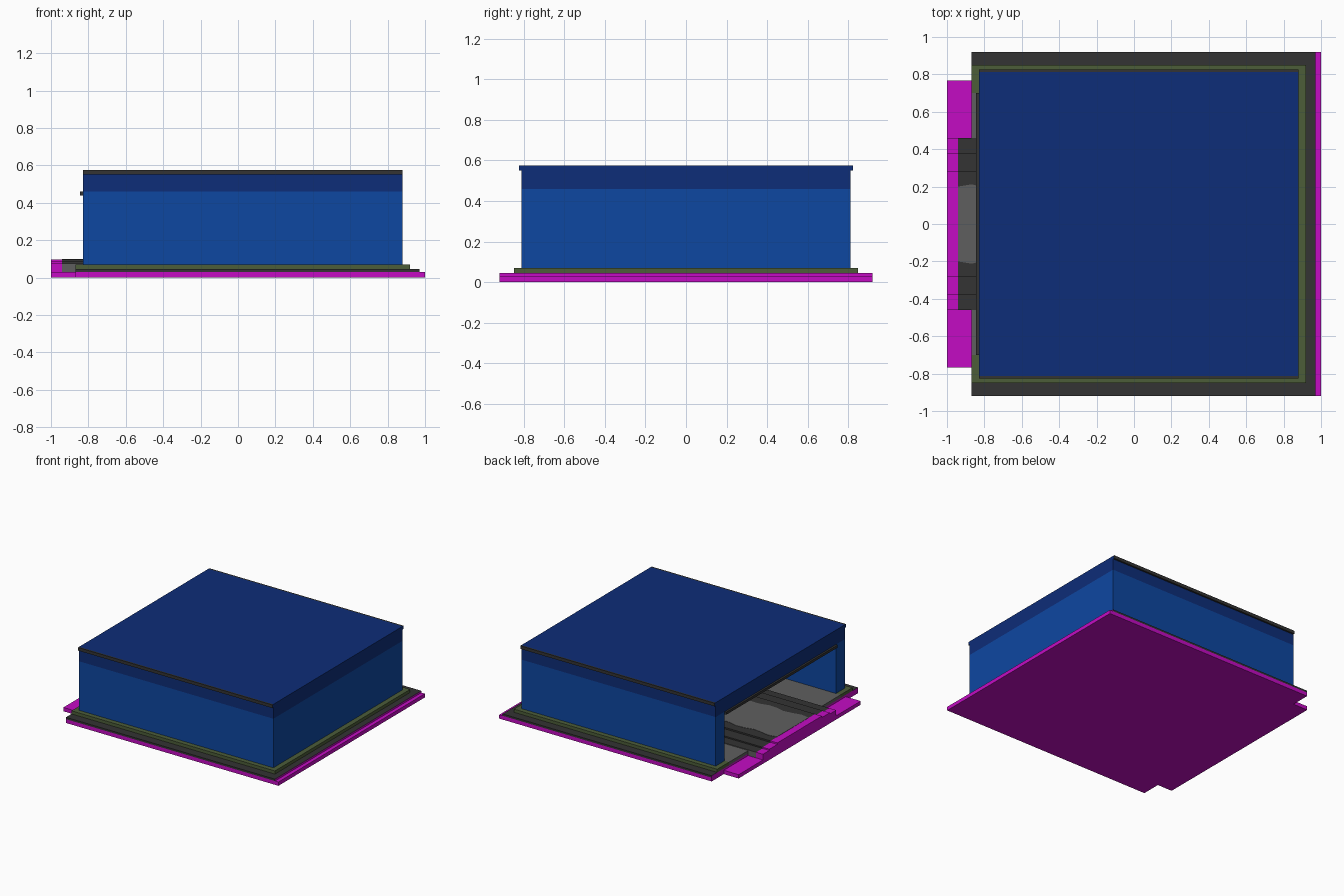
import bpy, bmesh, math

if "Cube" in bpy.data.objects:
    bpy.data.objects.remove(bpy.data.objects["Cube"], do_unlink=True)


def material(name, rgb):
    lin = [((c / 255 + 0.055) / 1.055) ** 2.4 if c > 10 else c / 255 / 12.92 for c in rgb]
    m = bpy.data.materials.new(name)
    m.use_nodes = True
    m.diffuse_color = (*lin, 1)
    m.node_tree.nodes["Principled BSDF"].inputs["Base Color"].default_value = (*lin, 1)
    return m


BLUE = material("wall blue", (13, 71, 161))
NAVY = material("roof navy", (13, 45, 120))
DARK = material("dark asphalt", (51, 51, 51))
GREY = material("concrete grey", (95, 95, 95))
OLIVE = material("olive border", (76, 93, 57))
MAGENTA = material("magenta", (196, 12, 196))


def prism(name, pts, axis, lo, hi, mats, rule=None):
    """Extrude an outline along axis z or x; rule(normal, centre) picks a material slot."""
    def place(p, t):
        return (p[0], p[1], t) if axis == "z" else (t, p[0], p[1])
    bm = bmesh.new()
    base = bm.faces.new([bm.verts.new(place(p, lo)) for p in pts])
    ext = bmesh.ops.extrude_face_region(bm, geom=[base], use_keep_orig=True)
    for v in ext["geom"]:
        if isinstance(v, bmesh.types.BMVert):
            setattr(v.co, axis, hi)
    bmesh.ops.recalc_face_normals(bm, faces=bm.faces)
    bm.normal_update()
    if rule:
        for f in bm.faces:
            f.material_index = rule(f.normal, f.calc_center_median())
    mesh = bpy.data.meshes.new(name)
    bm.to_mesh(mesh)
    bm.free()
    for m in mats:
        mesh.materials.append(m)
    ob = bpy.data.objects.new(name, mesh)
    bpy.context.collection.objects.link(ob)
    return ob


def box(name, x, y, z, mats, rule=None):
    pts = [(x[0], y[0]), (x[1], y[0]), (x[1], y[1]), (x[0], y[1])]
    return prism(name, pts, "z", z[0], z[1], mats, rule)


def u_shape(name, x, y, inner_x, inner_y, z, mat):
    """Three-sided block, open towards -x."""
    half = [(x[0], inner_y), (inner_x, inner_y)]
    pts = [(x[0], y), (x[1], y), (x[1], -y), (x[0], -y)]
    pts += [(a, -b) for a, b in half] + half[::-1]
    return prism(name, pts, "z", z[0], z[1], [mat])


def x_ends(n, c):
    return 1 if abs(n.x) > 0.5 else 0


# Ground layers
box("base_plate", (-0.87, 1.0), (-0.92, 0.92), (0, 0.03), [MAGENTA])
box("asphalt_plate", (-0.87, 0.97), (-0.92, 0.92), (0.03, 0.045), [DARK, MAGENTA], x_ends)
u_shape("olive_border", (-0.87, 0.92), 0.85, 0.77, 0.70, (0.045, 0.07), OLIVE)
box("interior_floor", (-0.87, 0.77), (-0.70, 0.70), (0.045, 0.07), [GREY])

# Apron and stepped driveway
box("apron", (-1.0, -0.87), (-0.767, 0.767), (0, 0.03), [MAGENTA])
steps = [(0.46, 0.03), (0.46, 0.075), (0.38, 0.075), (0.38, 0.085), (0.28, 0.085), (0.28, 0.097)]
profile = steps + [(-y, z) for y, z in reversed(steps)]
prism("apron_steps", profile, "x", -1.0, -0.94, [MAGENTA])
prism("driveway", profile, "x", -0.94, 0.77, [DARK, GREY],
      lambda n, c: 1 if abs(n.y) > 0.5 and c.z < 0.075 else 0)

# Worn grey lane with wavy edges
edge = [(-0.94 + 1.71 * i / 24, 0.20 + 0.012 * math.sin(i * 1.7)) for i in range(25)]
prism("driveway_lane", edge + [(x, -y) for x, y in reversed(edge)], "z", 0.096, 0.099, [GREY])

# Walls, upper band and ceiling
u_shape("walls", (-0.83, 0.88), 0.812, 0.77, 0.70, (0.07, 0.46), BLUE)
box("upper_band", (-0.83, 0.88), (-0.812, 0.812), (0.46, 0.55), [NAVY])
box("ceiling", (-0.845, 0.77), (-0.70, 0.70), (0.44, 0.46), [DARK])

# Roof with dark edge trims
box("roof", (-0.83, 0.88), (-0.812, 0.812), (0.55, 0.575), [NAVY])
for side, s in (("front", -1), ("back", 1)):
    ys = sorted((0.812 * s, 0.825 * s))
    box(side + "_roof_trim", (-0.83, 0.88), ys, (0.55, 0.575), [DARK, NAVY], x_ends)
